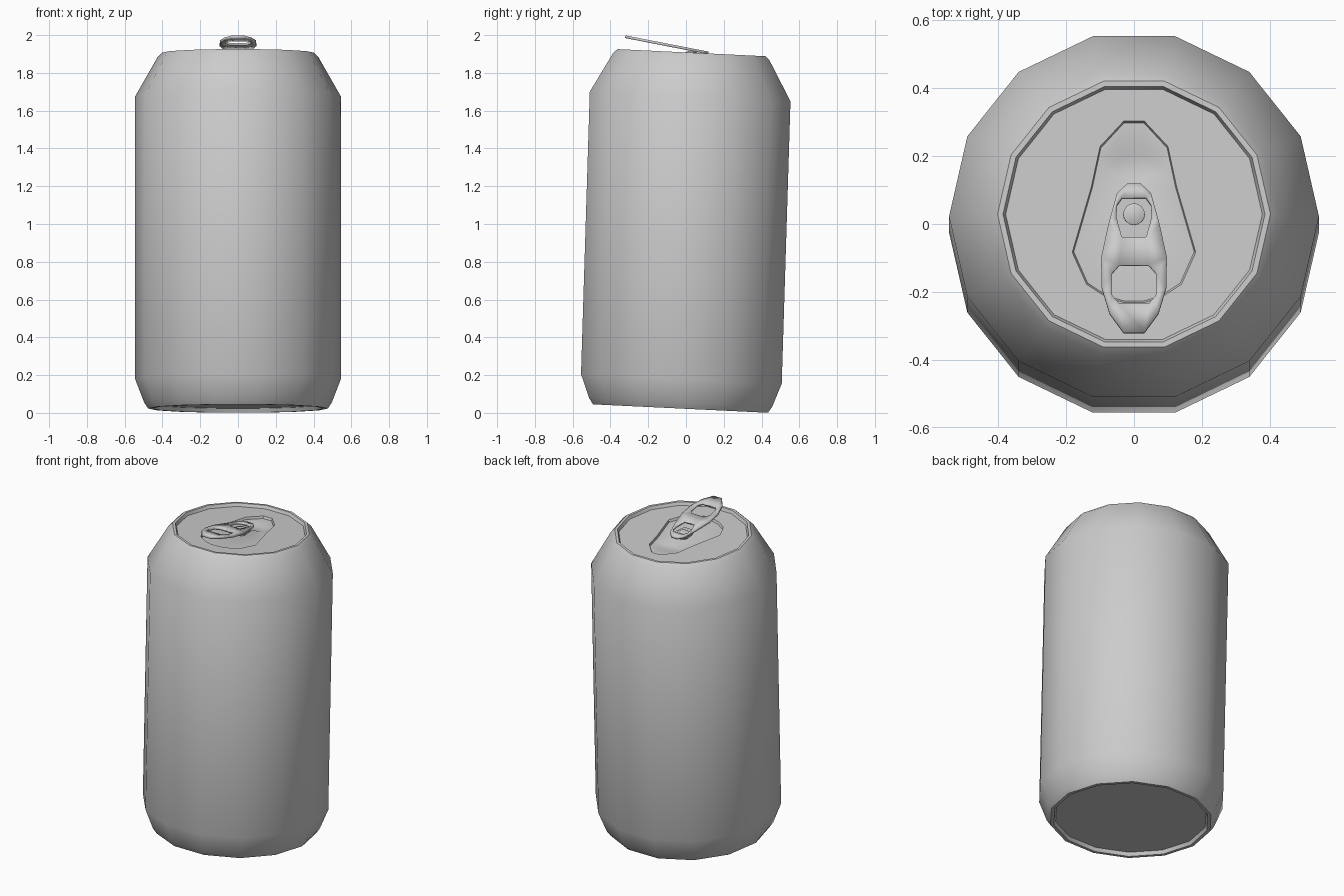
import bpy, bmesh, math
from mathutils import Vector

if "Cube" in bpy.data.objects:
    bpy.data.objects.remove(bpy.data.objects["Cube"])

SIDES = 14


def tilt(p):
    # The whole can leans slightly backwards
    x, y, z = p
    return Vector((x, y + 0.031 * (z - 0.97), z - 0.048 * y))


def ring(bm, pts):
    vs = [bm.verts.new(p) for p in pts]
    return vs


def edges_of(bm, vs):
    out = []
    for a, b in zip(vs, vs[1:] + vs[:1]):
        out.append(bm.edges.get((a, b)) or bm.edges.new((a, b)))
    return out


def bridge(bm, a, b):
    n = len(a)
    for i in range(n):
        j = (i + 1) % n
        bm.faces.new((a[i], a[j], b[j], b[i]))


def fill(bm, *rings):
    es = [e for r in rings for e in edges_of(bm, r)]
    bmesh.ops.triangle_fill(bm, edges=es, use_beauty=True, use_dissolve=False,
                            normal=(0, 0, 1))


def ellipse(rx, ry, z, n, cy=0.0):
    return [(rx * math.cos(2 * math.pi * i / n),
             cy + ry * math.sin(2 * math.pi * i / n), z) for i in range(n)]


def mirrored(half, z=0.0):
    # Right half listed top to bottom; left half is mirrored
    return [(x, y, z) for x, y in half] + [(-x, y, z) for x, y in reversed(half)]


def finish(bm, name, leaning=True, angle=38):
    if leaning:
        for v in bm.verts:
            v.co = tilt(v.co)
    bmesh.ops.recalc_face_normals(bm, faces=bm.faces)
    me = bpy.data.meshes.new(name)
    bm.to_mesh(me)
    bm.free()
    me.shade_smooth()
    me.set_sharp_from_angle(angle=math.radians(angle))
    ob = bpy.data.objects.new(name, me)
    bpy.context.scene.collection.objects.link(ob)
    return ob


# Can body: revolved profile, with recessed base and lid
LID = 1.888
PAN = LID - 0.014
profile = [(0.445, 0.045), (0.455, 0.023), (0.475, 0.023), (0.497, 0.055),
           (0.545, 0.18), (0.545, 1.675), (0.425, 1.885), (0.402, 1.907),
           (0.386, 1.907), (0.378, LID)]
bm = bmesh.new()
rings = [ring(bm, ellipse(r, r, z, SIDES)) for r, z in profile]
for a, b in zip(rings, rings[1:]):
    bridge(bm, a, b)
bm.faces.new(rings[0])

# Lid with a teardrop pan pressed into it
drop = [(0.03, 0.275), (0.10, 0.2), (0.126, 0.08), (0.182, -0.112),
        (0.14, -0.206), (0.08, -0.245), (0.03, -0.26)]
rim = ring(bm, mirrored(drop, LID))
pan = ring(bm, [(x * 0.975, y * 0.98, PAN) for x, y, _ in mirrored(drop)])
fill(bm, rings[-1], rim)
bridge(bm, rim, pan)

# Shallow oval dent in the pouring area
dent = ring(bm, ellipse(0.1, 0.06, PAN, 14, 0.145))
inner = ring(bm, ellipse(0.06, 0.035, PAN - 0.009, 14, 0.14))
fill(bm, pan, dent)
bridge(bm, dent, inner)
bm.faces.new(inner)
finish(bm, "can_body")


# Pull tab: sloping plate with a finger hole and a rivet hole
def tab_z(y):
    return 1.992 - 0.195 * (y + 0.325)


def sloped(half):
    return [(x, y, tab_z(y)) for x, y, _ in mirrored(half)]


outline = [(0.02, 0.118), (0.05, 0.09), (0.075, 0.0), (0.097, -0.1),
           (0.095, -0.19), (0.072, -0.265), (0.03, -0.322)]
finger = [(0.043, -0.122), (0.065, -0.147), (0.065, -0.21), (0.045, -0.234)]
rivet_hole = [(0.035, 0.076), (0.05, 0.055), (0.052, 0.02), (0.036, -0.039)]
bm = bmesh.new()
fill(bm, *[ring(bm, sloped(h)) for h in (outline, finger, rivet_hole)])
tab = finish(bm, "pull_tab", leaning=False)
mod = tab.modifiers.new("thickness", "SOLIDIFY")
mod.thickness = 0.014
mod.offset = 0

# Tongue inside the rivet hole
bm = bmesh.new()
low = ring(bm, mirrored(rivet_hole, PAN + 0.018))
high = ring(bm, mirrored(rivet_hole, PAN + 0.026))
bridge(bm, low, high)
bm.faces.new(low)
bm.faces.new(high)
for v in bm.verts:
    v.co.y -= 0.028
finish(bm, "tab_tongue")

# Rivet: stepped button holding the tab
bm = bmesh.new()
steps = [(0.032, PAN), (0.032, PAN + 0.034), (0.018, PAN + 0.04)]
rings = [ring(bm, ellipse(r, r, z, 16)) for r, z in steps]
for a, b in zip(rings, rings[1:]):
    bridge(bm, a, b)
bm.faces.new(rings[0])
bm.faces.new(rings[-1])
finish(bm, "rivet")
